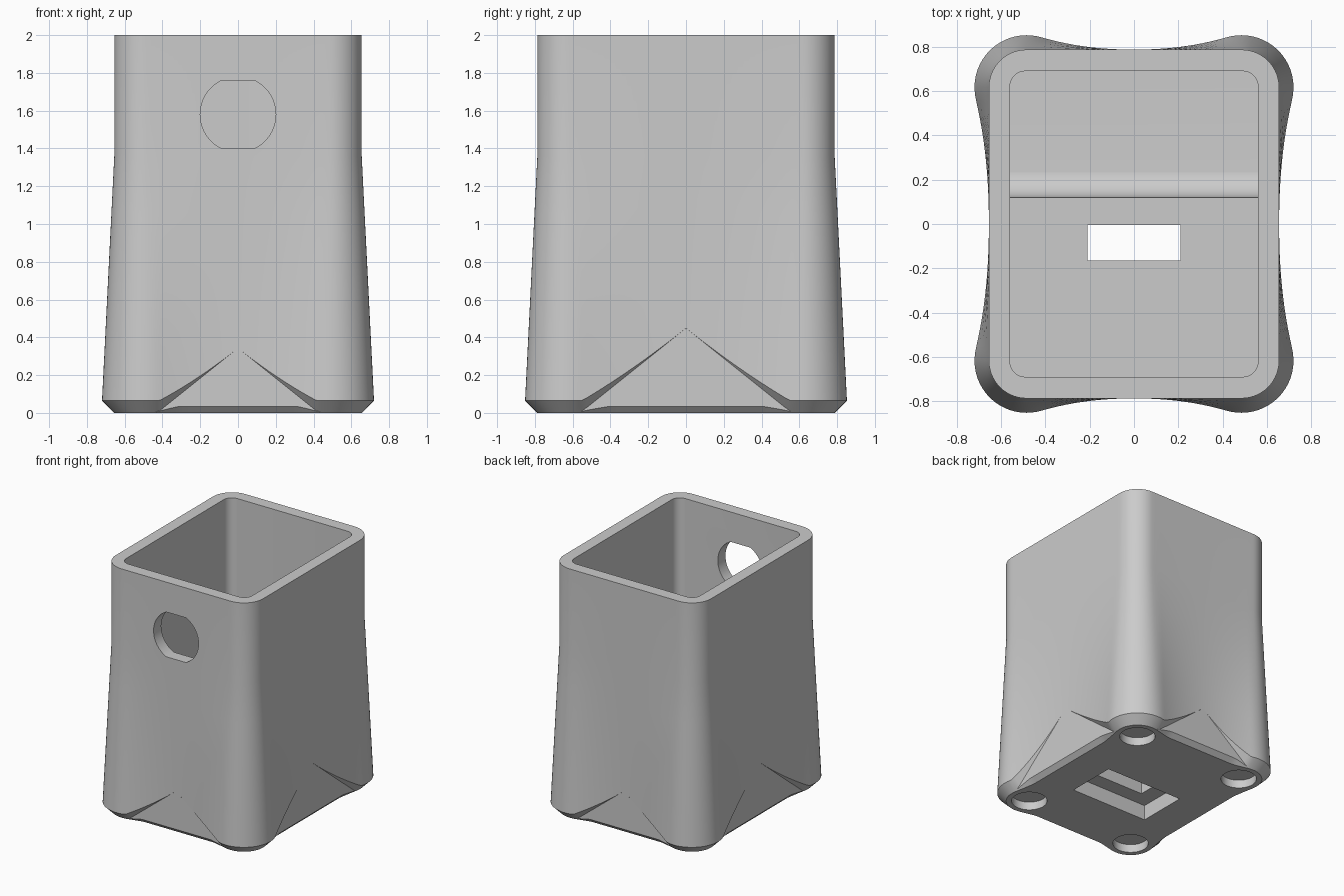
import bpy, bmesh, math
from mathutils import Vector

if "Cube" in bpy.data.objects:
    bpy.data.objects.remove(bpy.data.objects["Cube"], do_unlink=True)

CX, CY = 0.485, 0.617      # corner arc centres
R = 0.17                   # corner radius of the straight body
FLARE = 0.065              # how far the feet stand out
LIP = 0.035                # bottom chamfer between the feet
KNEE, TOP = 1.36, 2.0      # flare ends here, rim height

gray = bpy.data.materials.new("plain gray")
gray.use_nodes = True
color = (0.6, 0.6, 0.6, 1)
gray.diffuse_color = color
gray.node_tree.nodes["Principled BSDF"].inputs["Base Color"].default_value = color


def add_object(name, bm):
    bmesh.ops.remove_doubles(bm, verts=bm.verts, dist=0.0001)
    bmesh.ops.recalc_face_normals(bm, faces=bm.faces)
    mesh = bpy.data.meshes.new(name)
    bm.to_mesh(mesh)
    bm.free()
    mesh.materials.append(gray)
    obj = bpy.data.objects.new(name, mesh)
    bpy.context.collection.objects.link(obj)
    return obj


def skin(name, rings):
    """Closed solid through matching rings of points."""
    bm = bmesh.new()
    loops = [[bm.verts.new(p) for p in ring] for ring in rings]
    n = len(loops[0])
    for low, high in zip(loops, loops[1:]):
        for i in range(n):
            j = (i + 1) % n
            bm.faces.new((low[i], low[j], high[j], high[i]))
    bm.faces.new(loops[0][::-1])
    bm.faces.new(loops[-1])
    return add_object(name, bm)


def prism(name, points, vector):
    pts = [Vector(p) for p in points]
    return skin(name, [pts, [p + Vector(vector) for p in pts]])


def box(name, x, y0, y1, z0, z1):
    return prism(name, [(-x, y0, z0), (x, y0, z0), (x, y1, z0), (-x, y1, z0)],
                 (0, 0, z1 - z0))


def side_flare(t, c):
    """Foot bulge running tangentially into a hollow side."""
    r = R + FLARE
    u = 2 * FLARE * r / c
    t = abs(t)
    if t > c - u:
        return FLARE - (c - t) ** 2 / (2 * r)
    return u / (2 * r * (c - u)) * t * t


def outline(cx, cy, r, arc=14, side=40):
    """Rounded rectangle: point, normal, bulge, height of the arch base."""
    out = []
    for q, (sx, sy) in enumerate([(1, 1), (-1, 1), (-1, -1), (1, -1)]):
        for i in range(arc + 1):
            a = math.pi / 2 * (q + i / arc)
            n = Vector((math.cos(a), math.sin(a), 0))
            out.append((Vector((sx * cx, sy * cy, 0)) + n * r, n, FLARE, 0))
        c = cx if q % 2 == 0 else cy
        along = Vector((-n.y, n.x, 0))
        start = out[-1][0]
        for i in range(1, side):
            s = 2 * c * i / side
            t = s - c
            arch = LIP + 0.8 * (c - 0.1 - abs(t))
            out.append((start + along * s, n, side_flare(t, c), arch))
    return out


def body_rings():
    rings = [[] for _ in range(9)]
    for p, n, d, arch in outline(CX, CY, R):
        inset = max(d - FLARE, -LIP)
        z_in = max(-inset, arch)
        z_out = z_in + d
        path = [(inset, 0), (0, -inset), (0, z_in)]
        for k in range(5):
            z = z_out + (KNEE - z_out) * k / 4
            path.append((d * min(1, (KNEE - z) / (KNEE - FLARE)), z))
        path.append((0, TOP))
        for ring, (offset, z) in zip(rings, path):
            ring.append(p + n * offset + Vector((0, 0, z)))
    return rings


def cut(target, tool, operation="DIFFERENCE"):
    tool.hide_render = True
    mod = target.modifiers.new(tool.name, "BOOLEAN")
    mod.operation, mod.solver, mod.object = operation, "EXACT", tool
    bpy.context.view_layer.objects.active = target
    bpy.ops.object.modifier_apply(modifier=mod.name)
    bpy.data.objects.remove(tool, do_unlink=True)


holder = skin("holder_body", body_rings())

# Deep rounded cavity
FLOOR, STEP = 0.13, 0.27
cavity = [p + Vector((0, 0, FLOOR)) for p, *_ in outline(0.49, 0.62, 0.07, 8, 1)]
cut(holder, prism("cavity", cavity, (0, 0, 2.2)))

# Raised front floor, with a hollow fillet down to the back floor
profile = [(-0.72, 0.1), (0.25, 0.1)]
for i in range(11):
    a = math.pi / 2 * (1 + i / 10)
    profile.append((0.25 + 0.13 * math.cos(a), 0.259 - 0.13 * math.sin(a)))
profile += [(0.12, STEP), (-0.72, STEP)]
cut(holder, prism("raised_floor", [(-0.58, y, z) for y, z in profile], (1.16, 0, 0)), "UNION")

# Slot through the floor and its wider recess underneath
cut(holder, box("slot", 0.21, -0.165, -0.005, 0.05, 0.5))
cut(holder, box("recess", 0.34, -0.285, 0.115, -0.1, 0.12))

# Round window with flat top and bottom in the front wall
window = []
half = math.asin(0.9)
for start in (-half, math.pi - half):
    for i in range(25):
        a = start + 2 * half * i / 24
        window.append((0.2 * math.cos(a), -1, 1.58 + 0.2 * math.sin(a)))
cut(holder, prism("window", window, (0, 0.6, 0)))

# Shallow round pockets under the feet
for sx in (-1, 1):
    for sy in (-1, 1):
        ring = [(sx * CX + 0.13 * math.cos(math.tau * i / 40),
                 sy * CY + 0.13 * math.sin(math.tau * i / 40), -0.1) for i in range(40)]
        cut(holder, prism("foot_pocket", ring, (0, 0, 0.165)))

# Smooth shading with crisp edges
bpy.ops.object.select_all(action="DESELECT")
holder.select_set(True)
bpy.context.view_layer.objects.active = holder
bpy.ops.object.shade_smooth_by_angle(angle=math.radians(28))
